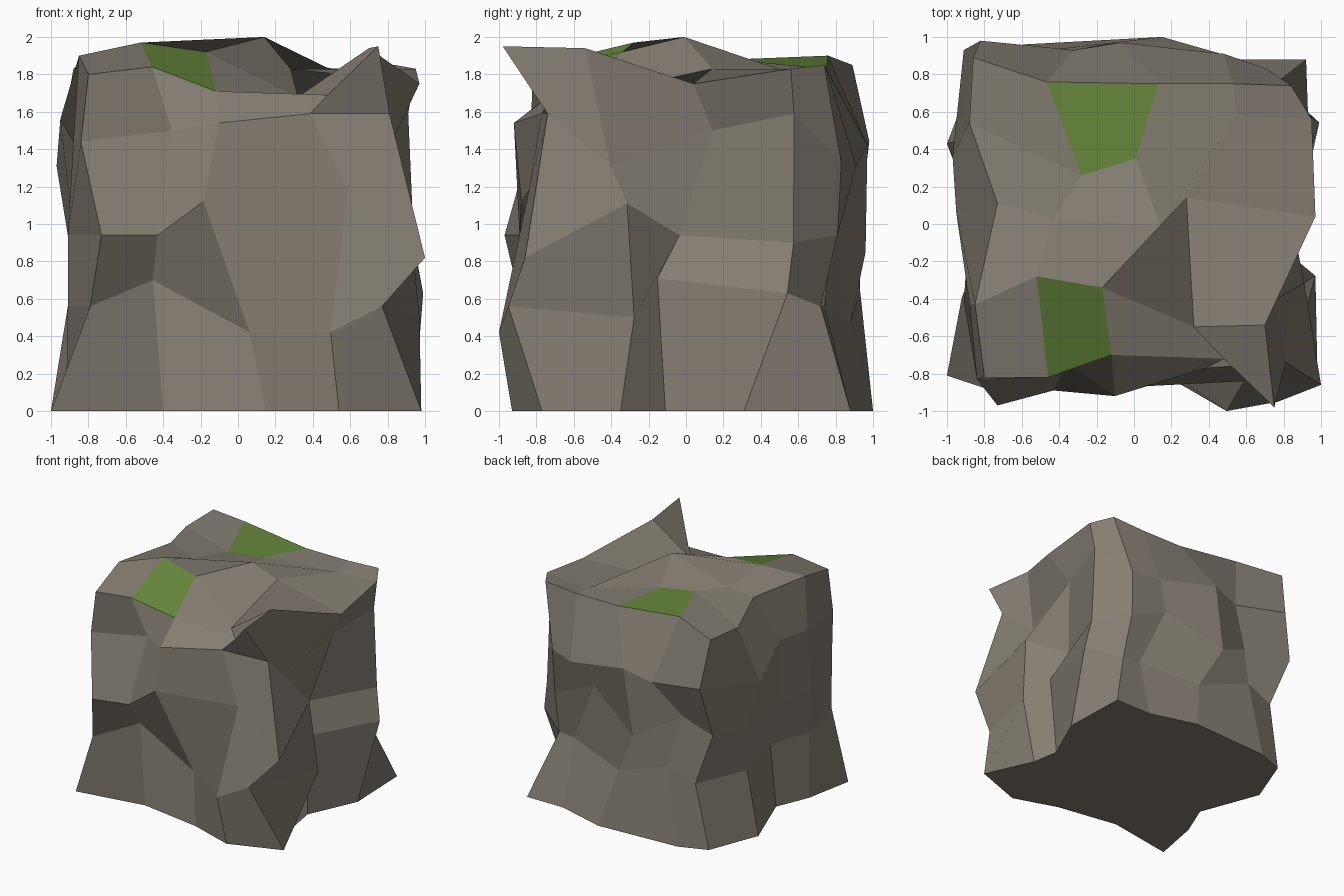
import bpy, bmesh

if "Cube" in bpy.data.objects:
    bpy.data.objects.remove(bpy.data.objects["Cube"])

def material(name, rgb):
    m = bpy.data.materials.new(name)
    m.diffuse_color = (*rgb, 1)
    m.use_nodes = True
    m.node_tree.nodes["Principled BSDF"].inputs["Base Color"].default_value = m.diffuse_color
    return m

stone = material("stone", (0.235, 0.209, 0.170))
moss = material("moss green", (0.135, 0.245, 0.044))

# Corner profiles, bottom to top: x values, y values
CORNERS = {
    "FL": ((-1, -.79, -.73, -.84, -.80), (-.81, -.88, -.97, -.83, -.82)),
    "FR": ((.98, .77, 1, .81, .75), (-.77, -.95, -.86, -.74, -.98)),
    "BR": ((.92, .72, .70, .71, .84), (.88, .72, .81, .83, .74)),
    "BL": ((-.83, -.72, -.91, -.82, -.86), (.87, .90, .93, .98, .89)),
}
# Side profiles: position along the side at bottom and top, then depth at each level
SIDES = {
    "F1": (-.40, -.46, (-.71, -.70, -.89, -.74, -.82)),
    "F2": (.15, -.12, (-.80, -.70, -.88, -.92, -.70)),
    "F3": (.54, .48, (-.93, -1, -.84, -.77, -.72)),
    "R1": (-.35, -.54, (.79, .97, .91, .76, .70)),
    "R2": (-.11, .04, (.75, .78, .68, .82, .97)),
    "R3": (.31, .56, (.94, .99, .94, .91, .95)),
    "B1": (.57, .53, (.88, .74, .80, .91, .75)),
    "B2": (.15, .13, (1, .88, .96, .97, .75)),
    "B3": (-.59, -.47, (.96, .93, .80, .93, .76)),
    "L3": (.43, .54, (-1, -.91, -.91, -.97, -.88)),
    "L2": (-.10, .11, (-.80, -.78, -.88, -.95, -.73)),
    "L1": (-.39, -.43, (-.92, -.91, -.91, -.88, -.85)),
}
RING = "FL F1 F2 F3 FR R1 R2 R3 BR B1 B2 B3 BL L3 L2 L1".split()
RIM = (1.80, 1.84, 1.71, 1.69, 1.95, 1.94, 1.75, 1.83,
       1.85, 1.83, 1.83, 1.90, 1.85, 1.83, 1.89, 1.90)
LEVELS = (0, .56, .94, 1.44)
# Chips: shift along the side and in height for the most displaced points
CHIPS = {
    "F1": {1: (-.04, .14), 3: (.09, .06)},
    "F2": {1: (-.02, -.14), 2: (-.20, .18), 3: (-.05, .10)},
    "F3": {1: (-.03, -.14), 2: (.08, .24), 3: (-.11, .15)},
    "FR": {2: (0, -.12), 3: (0, .15)},
    "R1": {1: (.12, -.06), 2: (.13, .17), 3: (.09, -.13)},
    "R2": {1: (-.08, .15), 3: (.14, .06)},
    "R3": {1: (.17, .07), 2: (.14, -.04), 3: (.08, .15)},
    "BR": {3: (0, -.11)},
    "B1": {2: (-.22, .16), 3: (-.06, -.13)},
    "B2": {1: (-.11, -.09), 2: (-.30, -.09), 3: (-.21, -.02)},
    "B3": {1: (.10, .09), 2: (0, .12), 3: (.18, -.09)},
    "BL": {2: (0, .10)},
    "L3": {3: (-.15, -.13)},
    "L2": {3: (0, .12)},
}
# Top surface points, three rows from front to back
TOP = (((-.52, -.28, 1.97), (-.17, -.34, 1.92), (.32, -.55, 1.68)),
       ((-.43, .03, 1.87), (.14, -.01, 2.0), (.28, .14, 1.83)),
       ((-.28, .26, 1.88), (.01, .35, 1.87), (.55, .58, 1.80)))

def point(k, r):
    """Position of ring point k on level r."""
    name = RING[k]
    shift, dz = CHIPS.get(name, {}).get(r, (0, 0))
    z = RIM[k] if r == 4 else LEVELS[r] + dz
    if name in CORNERS:
        xs, ys = CORNERS[name]
        return xs[r], ys[r], z
    low, high, depths = SIDES[name]
    along = low + (high - low) * r / 4 + shift
    return (along, depths[r], z) if name[0] in "FB" else (depths[r], along, z)

bm = bmesh.new()

# Sides: five stacked rings of sixteen points
rings = [[bm.verts.new(point(k, r)) for k in range(16)] for r in range(5)]
for a, b in zip(rings, rings[1:]):
    for k in range(16):
        n = (k + 1) % 16
        bm.faces.new((a[k], a[n], b[n], b[k]))
bm.faces.new(rings[0][::-1])

# Top: 4 x 4 grid joined to the rim, with two mossy faces
inner = [[bm.verts.new(p) for p in row] for row in TOP]
rim = rings[4]

def top_vert(i, j):
    if j == 0:
        return rim[i]
    if i == 4:
        return rim[4 + j]
    if j == 4:
        return rim[12 - i]
    if i == 0:
        return rim[16 - j]
    return inner[j - 1][i - 1]

for i in range(4):
    for j in range(4):
        f = bm.faces.new((top_vert(i, j), top_vert(i + 1, j),
                          top_vert(i + 1, j + 1), top_vert(i, j + 1)))
        f.material_index = int(i == 1 and j in (0, 3))

mesh = bpy.data.meshes.new("rock_block")
bm.to_mesh(mesh)
bm.free()
mesh.materials.append(stone)
mesh.materials.append(moss)
rock = bpy.data.objects.new("rock_block", mesh)
bpy.context.collection.objects.link(rock)
